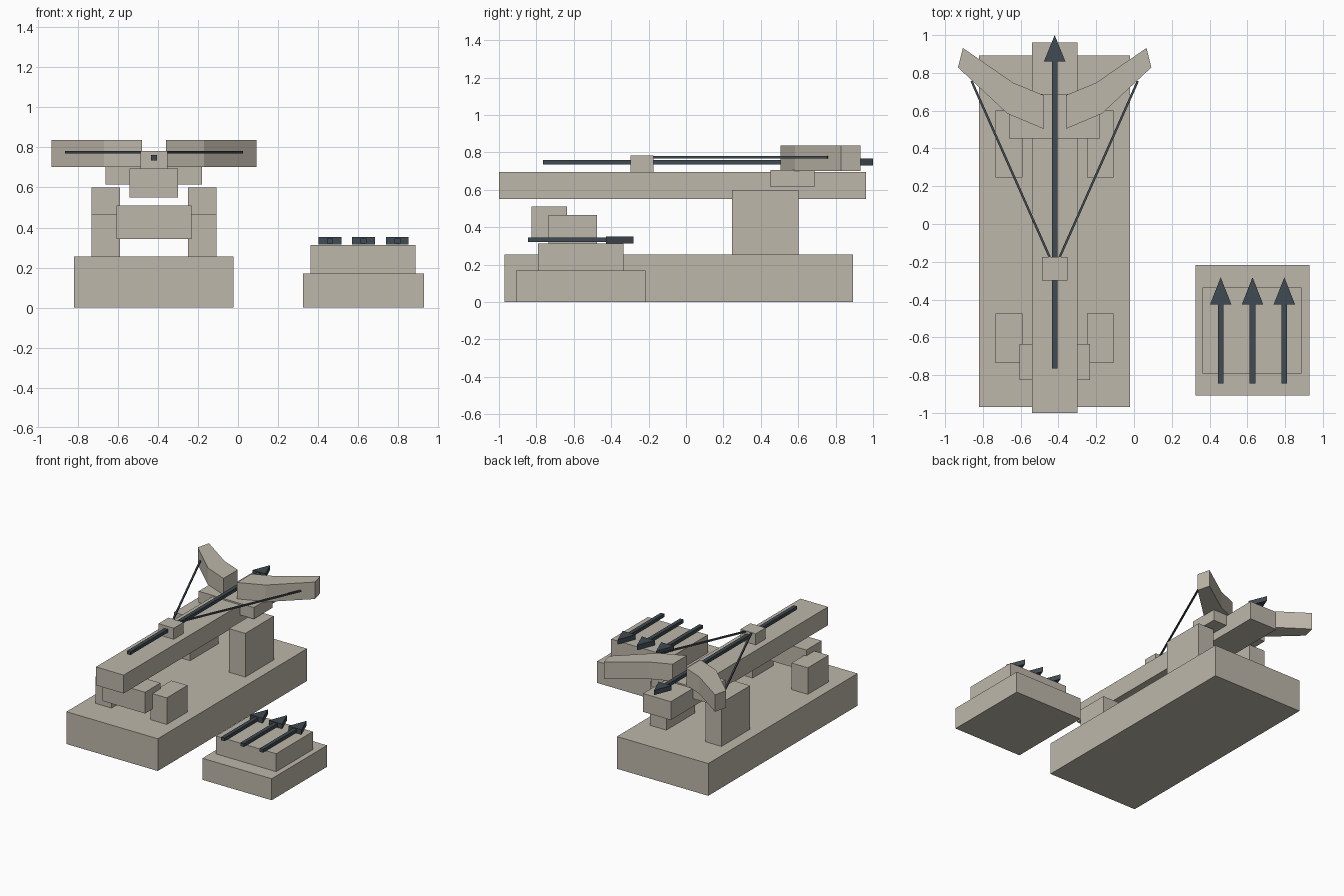
import bpy, bmesh
from mathutils import Vector

if "Cube" in bpy.data.objects:
    bpy.data.objects.remove(bpy.data.objects["Cube"])

def material(name, rgb):
    m = bpy.data.materials.new(name)
    m.diffuse_color = (*rgb, 1)
    m.use_nodes = True
    m.node_tree.nodes["Principled BSDF"].inputs["Base Color"].default_value = m.diffuse_color
    return m

STONE = material("warm stone", (0.515, 0.474, 0.402))
DARK = material("dark slate", (0.051, 0.070, 0.084))
CX = -0.42  # centre line of the weapon

def finish(name, bm, mat):
    bmesh.ops.recalc_face_normals(bm, faces=bm.faces[:])
    me = bpy.data.meshes.new(name)
    bm.to_mesh(me)
    bm.free()
    me.materials.append(mat)
    ob = bpy.data.objects.new(name, me)
    bpy.context.collection.objects.link(ob)
    return ob

def box(name, x, y, z, mat=STONE):
    bm = bmesh.new()
    bmesh.ops.create_cube(bm, size=1)
    for v in bm.verts:
        v.co = [(r[0] + r[1]) / 2 + c * (r[1] - r[0]) for r, c in zip((x, y, z), v.co)]
    return finish(name, bm, mat)

def prism(name, outline, z0, z1, mat=STONE):
    bm = bmesh.new()
    face = bm.faces.new([bm.verts.new((x, y, z0)) for x, y in outline])
    ext = bmesh.ops.extrude_face_region(bm, geom=[face])["geom"]
    for v in ext:
        if isinstance(v, bmesh.types.BMVert):
            v.co.z = z1
    # keep the underside closed
    if not any(all(abs(v.co.z - z0) < 1e-6 for v in f.verts) for f in bm.faces):
        bm.faces.new([v for v in bm.verts if abs(v.co.z - z0) < 1e-6])
    return finish(name, bm, mat)

def bolt(name, x, tail, neck, tip, z):
    box(name + "_shaft", (x - .015, x + .015), (tail, neck + .01), (z - .013, z + .013), DARK)
    prism(name + "_head", [(x - .057, neck), (x + .057, neck), (x, tip)], z - .019, z + .019, DARK)

def rod(name, a, b, half):
    a, b = Vector(a), Vector(b)
    side = (b - a).cross(Vector((0, 0, 1))).normalized() * half
    prism(name, [(p.x, p.y) for p in (a - side, b - side, b + side, a + side)],
          a.z - half, a.z + half, DARK)

# Base, stock and supports
box("base", (-.82, -.022), (-.97, .893), (0, .255))
box("stock", (CX - .121, CX + .121), (-1, .962), (.55, .695))
box("rear_beam", (CX - .187, CX + .187), (-.827, -.635), (.343, .511))
box("bow_crosspiece", (CX - .241, CX + .241), (.453, .688), (.615, .706))
box("slider", (CX - .067, CX + .067), (-.298, -.175), (.695, .783))

# Mirrored posts, bow arms and strings
ARM = [(.486, .932), (.512, .829), (.25, .584), (.06, .504), (.06, .682), (.22, .748)]
for side, s in (("left", -1), ("right", 1)):
    px = sorted((CX + s * .17, CX + s * .312))
    box(side + "_front_post", px, (.245, .602), (.255, .6))
    box(side + "_rear_post", px, (-.735, -.475), (.255, .465))
    prism(side + "_bow_arm", [(CX + s * x, y) for x, y in ARM], .702, .836)
    rod(side + "_string", (CX, -.235, .775), (CX + s * .44, .757, .775), .006)

# Loaded bolt
bolt("loaded_bolt", CX, -.765, .86, 1.0, .748)

# Ammunition stand with three spare bolts
box("stand_lower", (.325, .93), (-.908, -.217), (0, .17))
box("stand_upper", (.363, .888), (-.792, -.335), (.17, .312))
for i in range(3):
    bolt(f"spare_bolt_{i + 1}", .459 + i * .1685, -.845, -.427, -.282, .333)
